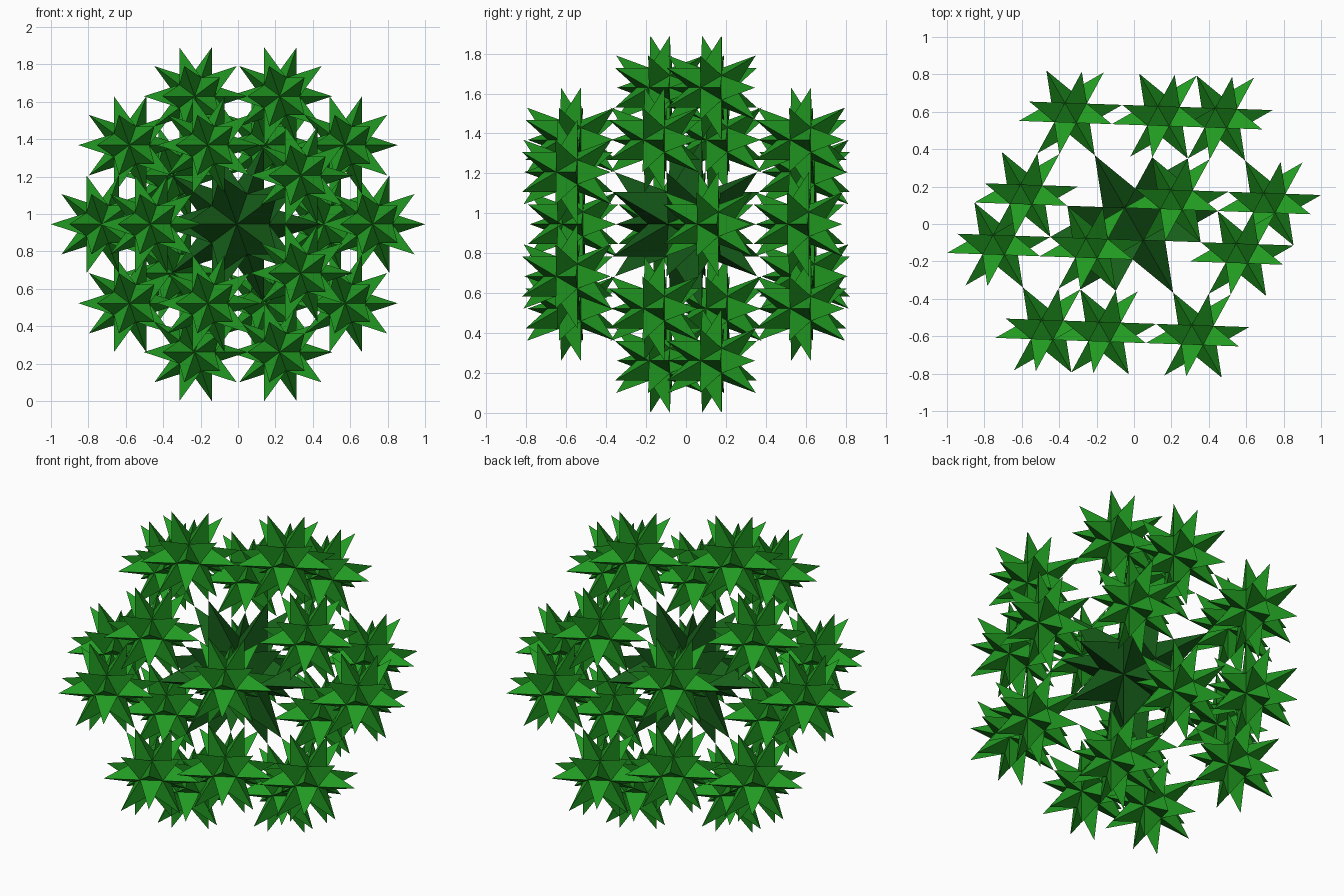
import bpy, bmesh
from math import sin, cos, pi, sqrt, radians
from mathutils import Vector, Matrix

if "Cube" in bpy.data.objects:
    bpy.data.objects.remove(bpy.data.objects["Cube"])

PHI = (1 + sqrt(5)) / 2
TOTAL = 1.0119                 # radius of the outermost spike tips
SMALL = TOTAL / (2 + PHI)      # tip radius of each small star
RING = TOTAL - SMALL           # distance of small stars from the centre
CORE = RING - SMALL            # tip radius of the central star
CENTRE = Vector((0, 0, 0.9453))
TURN = Matrix.Rotation(radians(-2), 3, 'Z')   # slight twist of the whole cluster


def material(name, colour):
    mat = bpy.data.materials.new(name)
    mat.diffuse_color = (*colour, 1)
    mat.use_nodes = True
    mat.node_tree.nodes["Principled BSDF"].inputs["Base Color"].default_value = mat.diffuse_color
    return mat


def star_mesh(name, tip, mat):
    """Icosahedron core with a tall three-sided spike on each face; fivefold axis along y."""
    bm = bmesh.new()
    r = tip * 0.4195
    h, w = r / sqrt(5), 2 * r / sqrt(5)
    for side in (-1, 1):
        bm.verts.new((0, side * r, 0))
        for k in range(5):
            a = 2 * pi * k / 5 + (pi / 5 if side > 0 else 0)
            bm.verts.new((w * cos(a), side * h, w * sin(a)))
    bmesh.ops.convex_hull(bm, input=bm.verts[:])
    spikes = bmesh.ops.poke(bm, faces=bm.faces[:])["verts"]
    for v in spikes:
        v.co = v.co.normalized() * tip
    bmesh.ops.rotate(bm, verts=bm.verts[:], matrix=TURN)
    directions = [v.co.normalized() for v in spikes]
    bmesh.ops.recalc_face_normals(bm, faces=bm.faces[:])
    mesh = bpy.data.meshes.new(name)
    bm.to_mesh(mesh)
    bm.free()
    mesh.materials.append(mat)
    return mesh, directions


def place(name, mesh, location):
    ob = bpy.data.objects.new(name, mesh)
    ob.location = location
    bpy.context.collection.objects.link(ob)


# Central star, darker green
core, directions = star_mesh("central_star", CORE, material("dark_green", (0.008, 0.11, 0.01)))
place("central_star", core, CENTRE)

# Twenty small stars, one at the end of each central spike
small, _ = star_mesh("small_star", SMALL, material("green", (0.015, 0.32, 0.015)))
for i, d in enumerate(directions):
    place(f"small_star_{i + 1}", small, CENTRE + d * RING)
